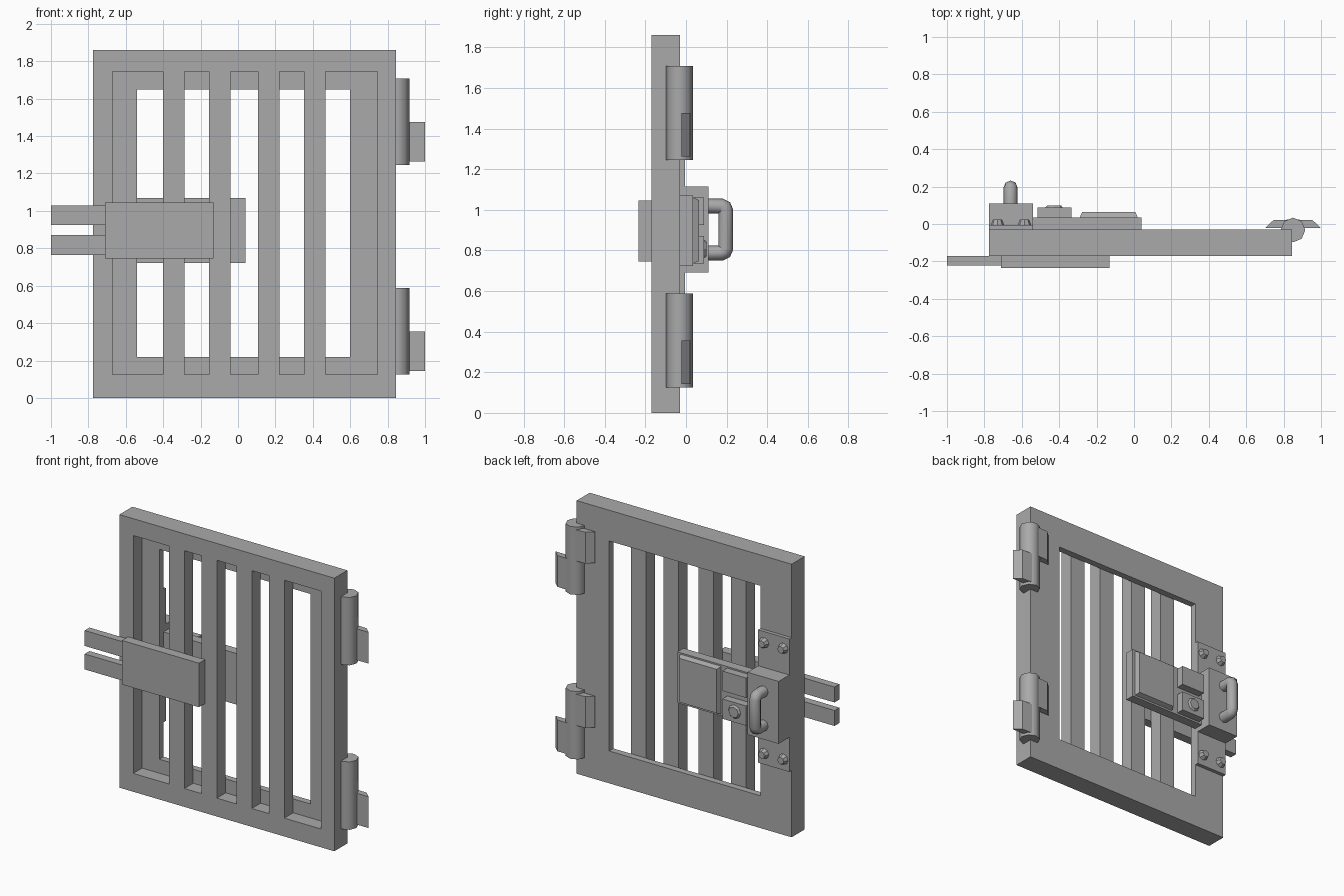
import bpy, bmesh, math
from mathutils import Matrix, Vector

cube = bpy.data.objects.get("Cube")
if cube:
    bpy.data.objects.remove(cube, do_unlink=True)

GREY = (0.40, 0.40, 0.40, 1.0)
metal = bpy.data.materials.new("grey_metal")
metal.use_nodes = True
metal.diffuse_color = GREY
metal.node_tree.nodes["Principled BSDF"].inputs["Base Color"].default_value = GREY


def finish(name, bm, smooth=False):
    """Turn a bmesh into a named, coloured object."""
    bmesh.ops.recalc_face_normals(bm, faces=bm.faces)
    mesh = bpy.data.meshes.new(name)
    bm.to_mesh(mesh)
    bm.free()
    mesh.materials.append(metal)
    obj = bpy.data.objects.new(name, mesh)
    bpy.context.collection.objects.link(obj)
    if smooth:
        shade(obj)
    return obj


def shade(obj):
    bpy.ops.object.select_all(action='DESELECT')
    obj.select_set(True)
    bpy.context.view_layer.objects.active = obj
    bpy.ops.object.shade_smooth_by_angle(angle=math.radians(50))


def box(name, x, y, z, taper=0.0):
    """Box from ranges; taper pulls in the back (+y) face."""
    bm = bmesh.new()
    bmesh.ops.create_cube(bm, size=1)
    for v in bm.verts:
        t = taper if v.co.y > 0 else 0
        v.co = [lo + (hi - lo) * (c + 0.5) - math.copysign(s, c)
                for c, (lo, hi), s in zip(v.co, (x, y, z), (t, 0, t))]
    return finish(name, bm)


def stud(name, x, y, z, r1, r2, height, sides):
    """Short tapered disc standing out towards the back."""
    bm = bmesh.new()
    place = Matrix.Translation((x, y + height / 2, z)) @ Matrix.Rotation(-math.pi / 2, 4, 'X')
    bmesh.ops.create_cone(bm, cap_ends=True, segments=sides, radius1=r1,
                          radius2=r2, depth=height, matrix=place)
    return finish(name, bm)


def prism(name, outline, z0, z1, smooth=False):
    """Extrude an xy outline upwards."""
    bm = bmesh.new()
    face = bm.faces.new([bm.verts.new((x, y, z0)) for x, y in outline])
    top = bmesh.ops.extrude_face_region(bm, geom=[face])["geom"]
    bmesh.ops.translate(bm, vec=(0, 0, z1 - z0),
                        verts=[v for v in top if isinstance(v, bmesh.types.BMVert)])
    return finish(name, bm, smooth)


# Door frame: rectangular rings bridged into a stepped border
FRONT, LEDGE, BACK = -0.17, -0.075, -0.03
outer = (-0.775, 0.845, 0, 1.86)
recess = (-0.67, 0.745, 0.125, 1.745)
opening = (-0.54, 0.60, 0.22, 1.65)
bm = bmesh.new()
rings = []
for (x0, x1, z0, z1), y in ((outer, FRONT), (recess, FRONT), (recess, LEDGE),
                            (opening, LEDGE), (opening, BACK), (outer, BACK)):
    rings.append([bm.verts.new((x, y, z)) for x, z in ((x0, z0), (x1, z0), (x1, z1), (x0, z1))])
for i, ring in enumerate(rings):
    nxt = rings[(i + 1) % len(rings)]
    for j in range(4):
        k = (j + 1) % 4
        bm.faces.new((ring[j], ring[k], nxt[k], nxt[j]))
finish("door_frame", bm)

# Upright bars set in the recess
for i, x in enumerate((-0.40, -0.155, 0.108, 0.353)):
    box(f"bar_{i + 1}", (x, x + 0.115), (FRONT, LEDGE), recess[2:])

# Front lock case and sliding bolts
box("lock_case", (-0.71, -0.13), (-0.235, FRONT), (0.745, 1.045))
for name, z in (("upper_bolt", 0.925), ("lower_bolt", 0.765)):
    box(name, (-1.0, -0.65), (-0.222, FRONT), (z, z + 0.105))

# Back lock plate and its fittings
box("lock_plate", (-0.54, 0.04), (BACK, 0.035), (0.722, 1.07))
box("lock_panel", (-0.29, 0.02), (0.035, 0.065), (0.735, 1.06), 0.013)
box("upper_block", (-0.515, -0.335), (0.035, 0.088), (0.925, 1.06))
box("lower_block", (-0.515, -0.335), (0.035, 0.088), (0.735, 0.87))
stud("key_button", -0.427, 0.088, 0.807, 0.047, 0.036, 0.012, 8)

# Riveted mounting plate and handle block
box("mounting_plate", (-0.775, -0.54), (BACK, -0.005), (0.455, 1.36))
box("handle_block", (-0.775, -0.54), (BACK, 0.11), (0.69, 1.115))
for i, x in enumerate((-0.73, -0.585)):
    for side, z in (("lower", 0.53), ("upper", 1.285)):
        stud(f"{side}_rivet_{i + 1}", x, -0.005, z, 0.036, 0.024, 0.03, 8)

# Pull handle: a tube along a rounded bracket path
curve = bpy.data.curves.new("pull_handle", 'CURVE')
curve.dimensions = '3D'
curve.bevel_depth = 0.037
curve.bevel_resolution = 2
curve.use_fill_caps = True
path = [(0.09, 0.787), (0.175, 0.787), (0.19, 0.793), (0.196, 0.81)]
path += [(y, 1.805 - z) for y, z in reversed(path)]
spline = curve.splines.new('POLY')
spline.points.add(len(path) - 1)
for point, (y, z) in zip(spline.points, path):
    point.co = (-0.66, y, z, 1)
handle = bpy.data.objects.new("pull_handle", curve)
bpy.context.collection.objects.link(handle)
curve.materials.append(metal)
bpy.ops.object.select_all(action='DESELECT')
handle.select_set(True)
bpy.context.view_layer.objects.active = handle
bpy.ops.object.convert(target='MESH')
shade(handle)

# Hinges: knuckle with a door leaf above and a wall leaf below
PIN = Vector((0.85, -0.032))
knuckle = [PIN + 0.066 * Vector((math.cos(a), math.sin(a)))
           for a in (math.tau * i / 8 for i in range(8))]
leaf = ((0, -0.022), (0.15, -0.022), (0.105, 0.02), (0, 0.024))
for level, z in (("lower", 0.125), ("upper", 1.245)):
    prism(f"{level}_hinge_knuckle", knuckle, z, z + 0.462, True)
    for side, sign, dz in (("wall", 1, 0.018), ("door", -1, 0.232)):
        prism(f"{level}_hinge_{side}_leaf",
              [(PIN.x + sign * x, y) for x, y in leaf], z + dz, z + dz + 0.213)
